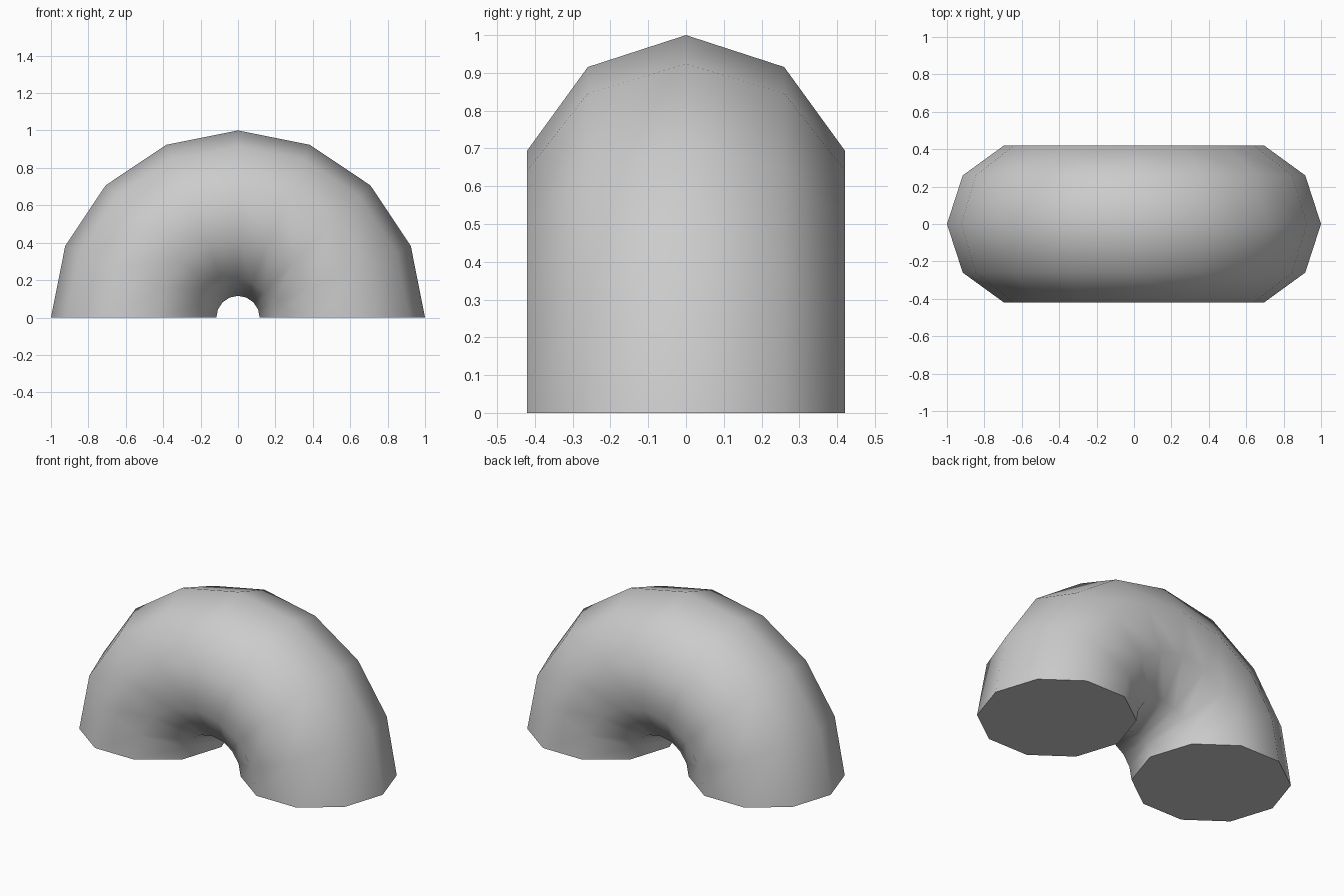
import bpy, bmesh
from math import sin, cos, pi, radians

if "Cube" in bpy.data.objects:
    bpy.data.objects.remove(bpy.data.objects["Cube"])

MAJOR, MINOR = 0.558, 0.442
STEPS, SIDES = 8, 10

bm = bmesh.new()

# Ten-sided rings swept through a half turn about the y axis
rings = []
for i in range(STEPS + 1):
    a = pi * i / STEPS
    ring = []
    for j in range(SIDES):
        t = 2 * pi * j / SIDES
        r = MAJOR + MINOR * cos(t)
        ring.append(bm.verts.new((r * cos(a), MINOR * sin(t), r * sin(a))))
    rings.append(ring)

# Tube wall
for a, b in zip(rings, rings[1:]):
    for j in range(SIDES):
        k = (j + 1) % SIDES
        bm.faces.new((a[j], a[k], b[k], b[j]))

# Flat end caps
bm.faces.new(rings[0])
bm.faces.new(rings[-1])
bmesh.ops.recalc_face_normals(bm, faces=bm.faces)

mesh = bpy.data.meshes.new("half_ring")
bm.to_mesh(mesh)
bm.free()
obj = bpy.data.objects.new("half_ring", mesh)
bpy.context.collection.objects.link(obj)

# Smooth wall, sharp rims
bpy.context.view_layer.objects.active = obj
obj.select_set(True)
bpy.ops.object.shade_smooth_by_angle(angle=radians(60))
